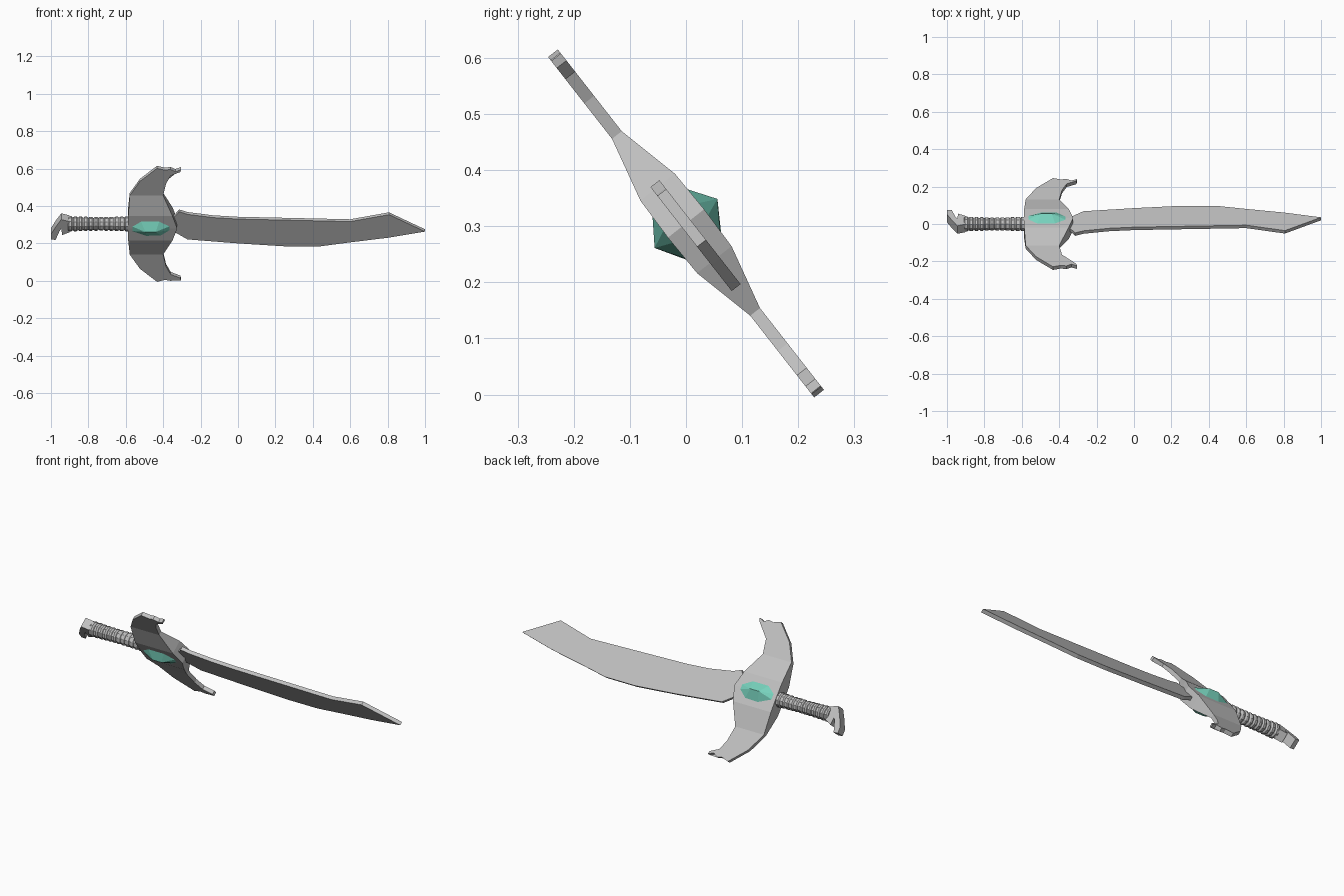
import bpy, bmesh, math
from mathutils import Matrix, Vector

if "Cube" in bpy.data.objects:
    bpy.data.objects.remove(bpy.data.objects["Cube"])

# local axes: x along sword, v across the blade, n through its thickness
V, N, ZC = Vector((0, -.616, .788)), Vector((0, .788, .616)), .305
V.normalize(); N.normalize()

def P(x, v, n):
    return Vector((x, 0, ZC)) + V * v + N * n

def mat(name, c):
    m = bpy.data.materials.new(name)
    m.diffuse_color = (*c, 1)
    m.use_nodes = True
    m.node_tree.nodes["Principled BSDF"].inputs["Base Color"].default_value = m.diffuse_color
    return m

STEEL = mat("steel grey", (.53, .53, .53))
GEM = mat("turquoise", (.19, .66, .52))

def finish(name, bm, m):
    bmesh.ops.recalc_face_normals(bm, faces=bm.faces)
    me = bpy.data.meshes.new(name)
    bm.to_mesh(me); bm.free()
    me.materials.append(m)
    ob = bpy.data.objects.new(name, me)
    bpy.context.collection.objects.link(ob)
    return ob

def plate(name, pts, height):
    """Closed outline in (x, v); height(x, v) gives the half thickness."""
    bm = bmesh.new()
    a = [bm.verts.new(P(x, v, height(x, v))) for x, v in pts]
    b = [bm.verts.new(P(x, v, -height(x, v))) for x, v in pts]
    caps = [bm.faces.new(a), bm.faces.new(b[::-1])]
    for i in range(len(pts)):
        j = (i + 1) % len(pts)
        bm.faces.new((a[i], a[j], b[j], b[i]))
    bmesh.ops.triangulate(bm, faces=caps)
    return finish(name, bm, STEEL)

# curved blade with spiked root
plate("blade", [(-.37, .045), (-.335, .06), (-.315, .09), (-.27, .072), (-.134, .05),
                (0, .04), (.6, .023), (.807, .07), (1, -.045), (.8, -.087), (.6, -.118),
                (.44, -.145), (.25, -.145), (0, -.125), (-.27, -.098), (-.33, -.055),
                (-.37, -.045)], lambda x, v: .01)

# guard: thick core tapering to thin wings
core = [(0, -.587, -.325, .041), (.082, -.587, -.35, .039), (.2, -.579, -.40, .011)]
rows = [(-v, l, r, h) for v, l, r, h in core[:0:-1]] + core
bm = bmesh.new()
rings = [[bm.verts.new(P(*c)) for c in ((l, v, h), (r, v, h), (r, v, -h), (l, v, -h))]
         for v, l, r, h in rows]
for a, b in zip(rings, rings[1:]):
    for i in range(4):
        j = (i + 1) % 4
        bm.faces.new((a[i], a[j], b[j], b[i]))
bm.faces.new(rings[0]); bm.faces.new(rings[-1])
finish("guard_core", bm, STEEL)

wing = [(-.579, .2), (-.524, .297), (-.433, .385), (-.39, .372), (-.362, .378),
        (-.335, .363), (-.305, .376), (-.308, .36), (-.36, .335), (-.385, .28), (-.40, .2)]
for s, name in ((1, "upper_wing"), (-1, "lower_wing")):
    plate(name, [(x, s * v) for x, v in wing], lambda x, v: .011)

# faceted gem on both sides
ring = [(-.573, .014), (-.52, .05), (-.42, .05), (-.358, .016),
        (-.358, -.014), (-.41, -.052), (-.49, -.055), (-.573, -.02)]
for s, name in ((1, "gem_back"), (-1, "gem_front")):
    bm = bmesh.new()
    base = [bm.verts.new(P(x, v, s * .037)) for x, v in ring]
    l, r = (bm.verts.new(P(x, 0, s * .071)) for x in (-.495, -.44))
    for i in range(8):
        j = (i + 1) % 8
        top = [r if 2 <= k <= 5 else l for k in (j, i)]
        bm.faces.new([base[i], base[j]] + (top if top[0] != top[1] else top[:1]))
    bm.faces.new(base[::-1])
    finish(name, bm, GEM)

# ribbed grip
prof, n = [], 12
for i in range(n):
    x = -.91 + i * .33 / n
    w = .33 / n
    r = .041 - .004 * math.sin(math.pi * i / n)
    prof += [(x, r - .006), (x + w * .25, r), (x + w * .7, r)]
prof.append((-.575, .037))
bm = bmesh.new()
S = 10
rings = [[bm.verts.new(P(x, r * math.cos(2 * math.pi * k / S), r * math.sin(2 * math.pi * k / S)))
          for k in range(S)] for x, r in prof]
for a, b in zip(rings, rings[1:]):
    for k in range(S):
        bm.faces.new((a[k], a[(k + 1) % S], b[(k + 1) % S], b[k]))
bm.faces.new(rings[0]); bm.faces.new(rings[-1])
finish("grip", bm, STEEL)

# hooked pommel
plate("pommel", [(-.9, .036), (-.945, .05), (-.972, .005), (-1, -.05), (-1, -.085),
                 (-.975, -.088), (-.955, -.03), (-.945, -.012), (-.94, -.055), (-.9, -.036)],
      lambda x, v: .027)
